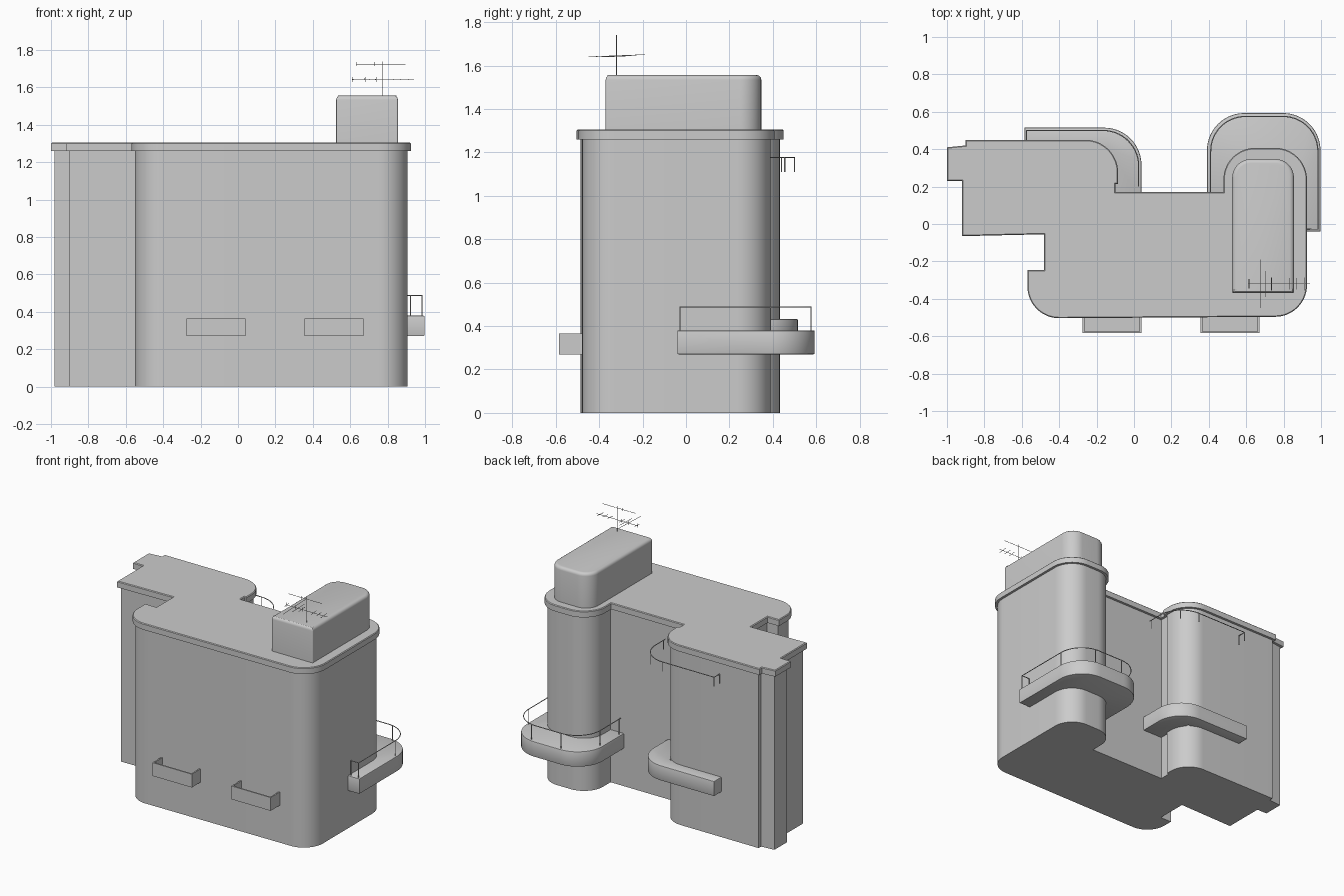
import bpy, bmesh, math
from mathutils import Vector

if "Cube" in bpy.data.objects:
    bpy.data.objects.remove(bpy.data.objects["Cube"])


def rounded(points, seg=14):
    """Turn (x, y, radius) corners into a 2D outline with arcs."""
    out, n = [], len(points)
    for i, (x, y, r) in enumerate(points):
        p = Vector((x, y))
        if r == 0:
            out.append(p)
            continue
        a = (Vector(points[i - 1][:2]) - p).normalized()
        b = (Vector(points[(i + 1) % n][:2]) - p).normalized()
        half = a.angle(b) / 2
        c = p + (a + b).normalized() * r / math.sin(half)
        d = r / math.tan(half)
        v0, v1 = p + a * d - c, p + b * d - c
        sweep = v1.angle_signed(v0)
        a0 = math.atan2(v0.y, v0.x)
        for k in range(seg + 1):
            t = a0 + sweep * k / seg
            out.append(c + Vector((math.cos(t), math.sin(t))) * r)
    return out


def slab(name, outline, z0, z1, bevel=0, both=False, seg=2):
    """Extrude an outline and optionally round its rims."""
    bm = bmesh.new()
    face = bm.faces.new([bm.verts.new((p[0], p[1], z0)) for p in outline])
    ext = bmesh.ops.extrude_face_region(bm, geom=[face], use_keep_orig=True)
    top = [v for v in ext["geom"] if isinstance(v, bmesh.types.BMVert)]
    bmesh.ops.translate(bm, verts=top, vec=(0, 0, z1 - z0))
    bmesh.ops.recalc_face_normals(bm, faces=bm.faces)
    if bevel:
        rim = [e for e in bm.edges if abs(e.verts[0].co.z - e.verts[1].co.z) < 1e-6
               and (both or e.verts[0].co.z > z1 - 1e-5)]
        bmesh.ops.bevel(bm, geom=rim, offset=bevel, segments=seg, profile=0.5, affect='EDGES')
    me = bpy.data.meshes.new(name)
    bm.to_mesh(me)
    bm.free()
    ob = bpy.data.objects.new(name, me)
    bpy.context.collection.objects.link(ob)
    bpy.context.view_layer.objects.active = ob
    bpy.ops.object.select_all(action='DESELECT')
    ob.select_set(True)
    bpy.ops.object.shade_smooth_by_angle(angle=math.radians(35))
    return ob


def rods(name, paths, radius):
    """Thin round bars along polylines."""
    cu = bpy.data.curves.new(name, 'CURVE')
    cu.dimensions = '3D'
    cu.bevel_depth, cu.bevel_resolution, cu.use_fill_caps = radius, 1, True
    for path in paths:
        sp = cu.splines.new('POLY')
        sp.points.add(len(path) - 1)
        for q, p in zip(sp.points, path):
            q.co = (*p, 1)
    ob = bpy.data.objects.new(name, cu)
    bpy.context.collection.objects.link(ob)


def railing(name, corners, posts, z0, z1):
    bar = [(p[0], p[1], z1) for p in rounded(corners)]
    rods(name, [bar] + [[(x, y, z0), (x, y, z1)] for x, y in posts], 0.003)


# Building plan, clockwise from the left step
PLAN = [(-1.0, .23, 0), (-1.0, .41, 0), (-.90, .42, 0), (-.90, .45, 0),
        (-.085, .45, .175), (-.085, .215, 0), (-.10, .215, 0), (-.10, .17, 0),
        (.478, .17, 0), (.478, .407, .17), (.925, .407, .17),
        (.925, -.495, .17), (-.57, -.505, .17), (-.57, -.245, 0),
        (-.48, -.245, 0), (-.48, -.055, 0), (-.92, -.065, 0), (-.92, .23, 0)]


def inset(points, d):
    """Move every side of a clockwise plan inward by d."""
    out, n = [], len(points)
    for i, (x, y, r) in enumerate(points):
        a = (Vector((x, y)) - Vector(points[i - 1][:2])).normalized()
        b = (Vector(points[(i + 1) % n][:2]) - Vector((x, y))).normalized()
        na, nb = Vector((a.y, -a.x)), Vector((b.y, -b.x))
        m = (na + nb) * d / (1 + na.dot(nb))
        out.append((x + m.x, y + m.y, max(r - d, 0) if r else 0))
    return out


# Walls and overhanging roof
slab("building_walls", rounded(inset(PLAN, .018)), 0, 1.262)
slab("roof_slab", rounded(PLAN), 1.26, 1.305, .005, seg=1)

# Rooftop stair house
slab("roof_house", rounded([(.525, -.37, .008), (.525, .347, .1),
                            (.855, .347, .1), (.855, -.37, .008)]),
     1.30, 1.556, .022, seg=4)

# Wrap-around balcony with railing
slab("balcony", rounded([(.39, .14, 0), (.39, .593, .2), (.997, .593, .2),
                         (.997, -.04, 0), (.85, -.04, 0), (.85, .14, 0)]),
     .27, .38, .006, True)
railing("balcony_railing",
        [(.41, .16, 0), (.41, .575, .185), (.983, .575, .185), (.983, -.028, 0), (.922, -.028, 0)],
        [(.41, .18), (.413, .39), (.595, .575), (.83, .575), (.983, .39),
         (.983, -.028), (.922, -.028)], .375, .488)

# Canopy around the rear wing, and the bar high above it
slab("rear_canopy", rounded([(-.585, .40, 0), (-.585, .515, 0), (.04, .515, .2),
                             (.04, .14, 0), (-.15, .14, 0), (-.15, .40, 0)]),
     .325, .433, .006, True)
railing("rear_rail",
        [(-.575, .44, 0), (-.575, .50, 0), (.025, .50, .19), (.025, .20, 0)],
        [(-.575, .44), (-.575, .50), (-.165, .50), (-.037, .455), (.025, .22)], 1.11, 1.177)

# Front planters: open-topped troughs
for i, x0 in enumerate((-.275, .355)):
    x1, y0, y1, t = x0 + .315, -.584, -.48, .01
    slab(f"planter_walls_{i}", [(x0, y1), (x0, y0), (x1, y0), (x1, y1),
                                (x1 - t, y1), (x1 - t, y0 + t), (x0 + t, y0 + t), (x0 + t, y1)],
         .27, .366)
    slab(f"planter_floor_{i}", [(x0 + t, y1), (x0 + t, y0 + t), (x1 - t, y0 + t), (x1 - t, y1)],
         .27, .28)

# Roof antenna: mast, two booms and cross elements
mx, my = .773, -.32
bars = [[(mx, my, 1.55), (mx, my, 1.74)],
        [(.61, my, 1.64), (.94, my, 1.64)],
        [(.63, my, 1.725), (.895, my, 1.725)],
        [(.677, my - .13, 1.64), (.677, my + .13, 1.65)]]
for x, h in ((.615, .025), (.705, .07), (.735, .035), (.83, .03), (.87, .03), (.91, .035)):
    bars.append([(x, my - h, 1.64), (x, my + h, 1.645)])
bars += [[(x, my, 1.715), (x, my, 1.735)] for x in (.635, .73)]
bars += [[(x, my, 1.628), (x, my, 1.655)] for x in (.61, .68, .74)]
rods("roof_antenna", bars, .0015)
